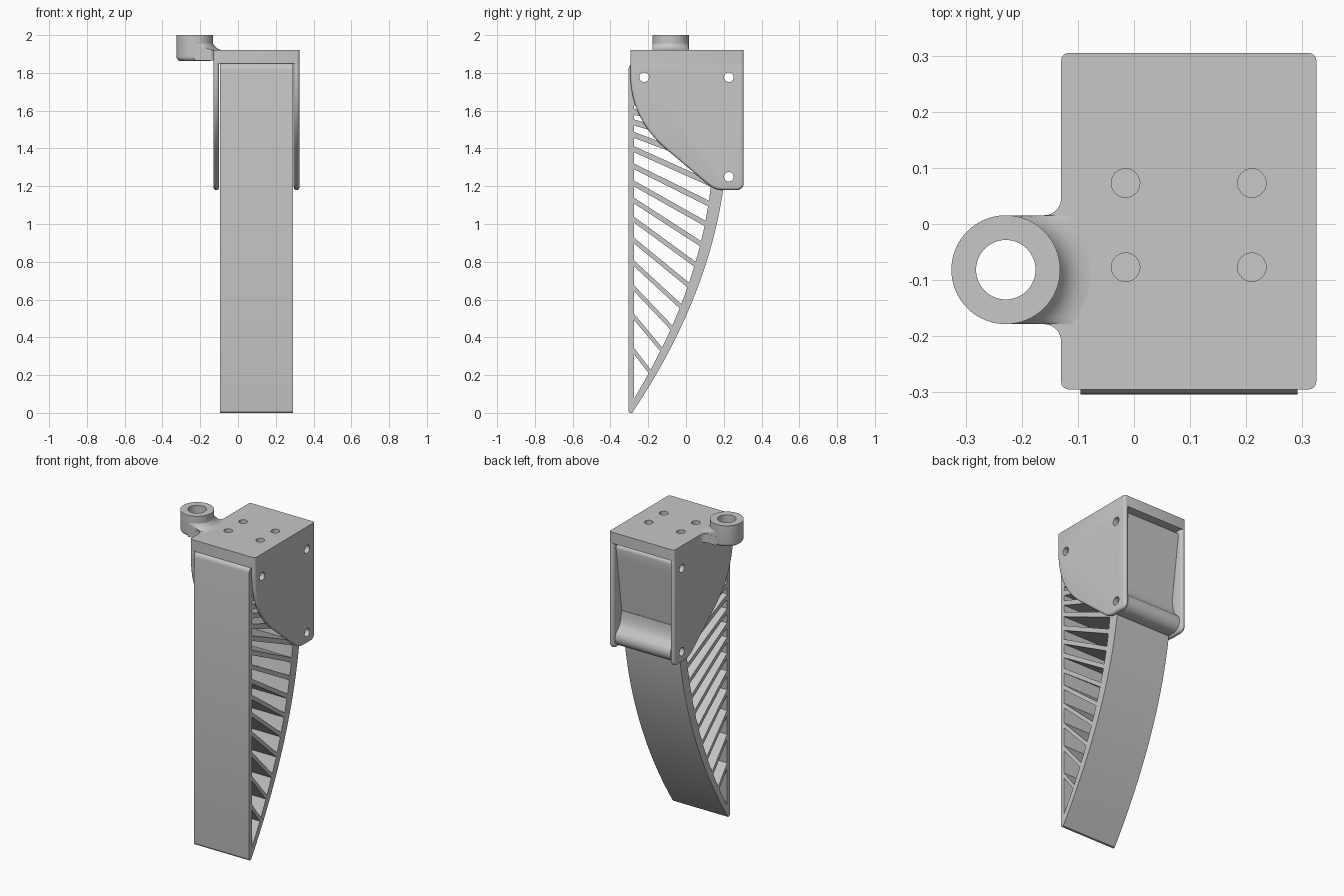
import bpy, bmesh
from math import sin, cos, pi, radians
from mathutils import Vector, geometry

if "Cube" in bpy.data.objects:
    bpy.data.objects.remove(bpy.data.objects["Cube"], do_unlink=True)

grey = bpy.data.materials.new("plain grey")
grey.use_nodes = True
grey.diffuse_color = (0.57, 0.57, 0.57, 1)
grey.node_tree.nodes["Principled BSDF"].inputs["Base Color"].default_value = (0.57, 0.57, 0.57, 1)


def finish(name, bm):
    bmesh.ops.recalc_face_normals(bm, faces=bm.faces)
    mesh = bpy.data.meshes.new(name)
    bm.to_mesh(mesh)
    bm.free()
    mesh.materials.append(grey)
    obj = bpy.data.objects.new(name, mesh)
    bpy.context.collection.objects.link(obj)
    return obj


def prism(name, pts, lo, hi, axis="X"):
    """Extrude an outline from lo to hi: (y, z) along X, (x, y) along Z."""
    along_x = axis == "X"
    shift = Vector((1, 0, 0) if along_x else (0, 0, 1)) * (hi - lo)
    bm = bmesh.new()
    face = bm.faces.new([bm.verts.new((lo, a, b) if along_x else (a, b, lo)) for a, b in pts])
    out = bmesh.ops.extrude_face_region(bm, geom=[face])["geom"]
    bmesh.ops.translate(bm, vec=shift, verts=[v for v in out if isinstance(v, bmesh.types.BMVert)])
    return finish(name, bm)


def turned(name, section, cx, cy, start, sweep, steps, half_width):
    """Turn a closed (radius, z) section about a vertical axis, trimmed to a half width in y."""
    bm = bmesh.new()
    verts = [bm.verts.new((cx + rad * cos(start), cy + rad * sin(start), z)) for rad, z in section]
    edges = [bm.edges.new((verts[i - 1], verts[i])) for i in range(len(verts))]
    bmesh.ops.spin(bm, geom=verts + edges, cent=(cx, cy, 0), axis=(0, 0, 1), angle=sweep, steps=steps)
    for v in bm.verts:
        v.co.y = min(max(v.co.y, cy - half_width), cy + half_width)
    bmesh.ops.remove_doubles(bm, verts=bm.verts, dist=0.0001)
    return finish(name, bm)


def arc(cx, cy, r, a0, a1, n=8):
    return [(cx + r * cos(radians(a0 + (a1 - a0) * i / n)),
             cy + r * sin(radians(a0 + (a1 - a0) * i / n))) for i in range(n + 1)]


def bezier(a, b, c, d, n=14):
    return [tuple(p) for p in geometry.interpolate_bezier(*[Vector(q) for q in (a, b, c, d)], n)]


def activate(obj):
    bpy.ops.object.select_all(action="DESELECT")
    obj.select_set(True)
    bpy.context.view_layer.objects.active = obj


def smooth(obj):
    activate(obj)
    bpy.ops.object.shade_smooth_by_angle(angle=radians(35))


def bevel(obj, width):
    mod = obj.modifiers.new("rounding", "BEVEL")
    mod.width, mod.segments, mod.limit_method = width, 4, "ANGLE"
    mod.angle_limit = radians(40)
    activate(obj)
    bpy.ops.object.modifier_apply(modifier=mod.name)


def drill(obj, centres, lo, hi, axis):
    for c in centres:
        cutter = prism("hole_cutter", arc(*c, 0.0255, 0, 345, 23), lo, hi, axis)
        cutter.hide_render = True
        mod = obj.modifiers.new("hole", "BOOLEAN")
        mod.operation, mod.solver, mod.object = "DIFFERENCE", "EXACT", cutter
        activate(obj)
        bpy.ops.object.modifier_apply(modifier=mod.name)
        bpy.data.objects.remove(cutter, do_unlink=True)


FX0, FX1 = -0.095, 0.291                    # finger width
BX0, BX1, BY0, BY1 = -0.13, 0.325, -0.295, 0.305   # bracket footprint
LOW_PIN, FRONT_PIN, BACK_PIN = (0.227, 1.25), (-0.222, 1.777), (0.227, 1.777)

# Bracket top plate with rounded corners and four screw holes
r = 0.014
plan = []
for cx, cy, a in ((BX1 - r, BY1 - r, 0), (BX0 + r, BY1 - r, 90), (BX0 + r, BY0 + r, 180), (BX1 - r, BY0 + r, 270)):
    plan += arc(cx, cy, r, a, a + 90, 4)
top_plate = prism("bracket_top_plate", plan, 1.85, 1.92, "Z")
drill(top_plate, [(x, y) for x in (-0.015, 0.21) for y in (-0.077, 0.073)], 1.8, 2, "Z")
smooth(top_plate)

# Bracket side plates with a swept front edge
outline = bezier((BY0, 1.8), (BY0, 1.6), (-0.2, 1.47), (-0.08, 1.375))
outline += bezier((0.11, 1.215), (0.15, 1.182), (0.17, 1.18), (0.21, 1.18), 6)
outline += arc(BY1 - 0.035, 1.215, 0.035, -90, 0, 6) + [(BY1, 1.91), (BY0, 1.91)]
for side, x0, x1 in (("right", BX0, BX0 + 0.03), ("left", BX1 - 0.03, BX1)):
    plate = prism(side + "_side_plate", outline, x0, x1)
    bevel(plate, r)
    drill(plate, (LOW_PIN, FRONT_PIN, BACK_PIN), x0 - 0.05, x1 + 0.05, "X")
    smooth(plate)

# Mounting ring with a rounded lower edge
EX, EY, ER = -0.2285, -0.0815, 0.097
section = [(0.053, 2.0), (0.053, 1.862)] + arc(ER - 0.024, 1.886, 0.024, -90, 0, 6) + [(ER, 2.0)]
smooth(turned("mounting_ring", section, EX, EY, 0, 2 * pi, 64, ER))

# Bridge from ring to bracket with a filleted plan
f = 0.03
bridge = arc(BX0 - f, EY - ER - f, f, 90, 0, 6) + [(BX0 + 0.02, EY - ER - f), (BX0 + 0.02, EY + ER + f)]
bridge += arc(BX0 - f, EY + ER + f, f, 0, -90, 6) + arc(EX, EY, ER, 90, 60, 4)
bridge += arc(EX, EY, 0.075, 60, -60, 12) + arc(EX, EY, ER, -60, -90, 4)
smooth(prism("ring_bridge", bridge, 1.865, 1.92, "Z"))

# Hollow flare blending the ring into the bracket top
flare = bezier((0.09, 1.97), (0.102, 1.937), (0.12, 1.922), (0.152, 1.92), 9) + [(0.152, 1.9), (0.09, 1.9)]
smooth(turned("ring_flare", flare, EX, EY, -pi / 2, pi, 40, ER - 0.0005))


# Curved back of the finger, running straight on above the bend
def back_y(z):
    bend = min(z, 1.2)
    return -0.285 + 0.67 * bend - 0.222 * bend * bend + 0.137 * (z - bend)


def inner_y(z):
    return back_y(z) - 0.038 - 0.025 * min(z, 1.2)


levels = [1.81 * i / 32 for i in range(33)]
top = back_y(1.81)
wall = [(back_y(z), z) for z in levels] + arc(top - 0.028, 1.812, 0.028, 15, 90, 5)
wall += [(max(inner_y(z), -0.3), z) for z in reversed(levels)]
back_wall = prism("finger_back_wall", wall, FX0, FX1)
drill(back_wall, (LOW_PIN, BACK_PIN), -0.2, 0.4, "X")
smooth(back_wall)

# Flat contact face with a rounded tip and top
front = [(-0.276, 0.03), (-0.276, 1.852)] + arc(-0.27, 1.818, 0.034, 90, 180, 6)
front += arc(-0.291, 0.013, 0.013, 180, 300, 6)
smooth(prism("finger_front_wall", front, FX0, FX1))

# Top block of the finger, drilled for the upper pins
block = prism("finger_top_block", [(-0.28, 1.72), (0.23, 1.72), (0.25, 1.838), (-0.28, 1.849)], FX0, FX1)
drill(block, (FRONT_PIN, BACK_PIN), -0.2, 0.4, "X")

# Rolled boss around the lower pin
boss = [(0.15, 1.19), (0.195, 1.185)] + arc(0.235, 1.245, 0.058, -90, 40, 10)
boss += bezier((0.255, 1.305), (0.24, 1.325), (0.232, 1.35), (0.23, 1.4), 8) + [(0.15, 1.4)]
roll = prism("lower_pin_roll", boss, FX0, FX1)
drill(roll, (LOW_PIN,), -0.2, 0.4, "X")
smooth(roll)

# Cross ribs, fanning from steep at the tip to nearly level at the top
front_z = [0.34, 0.52, 0.67, 0.80, 0.92, 1.03, 1.13, 1.22, 1.31, 1.40, 1.475, 1.54, 1.595, 1.645, 1.69]
for i, z0 in enumerate(front_z):
    z1 = 0.21 + 0.118 * i - 0.0008 * i * i
    a, b = Vector((-0.285, z0)), Vector((inner_y(z1) + 0.012, z1))
    d = (b - a).normalized()
    n = Vector((-d.y, d.x)) * (0.01 + 0.0005 * i)
    prism("rib_%02d" % (i + 1), [tuple(p) for p in (a - n, b - n, b + n, a + n)], FX0, FX1)
